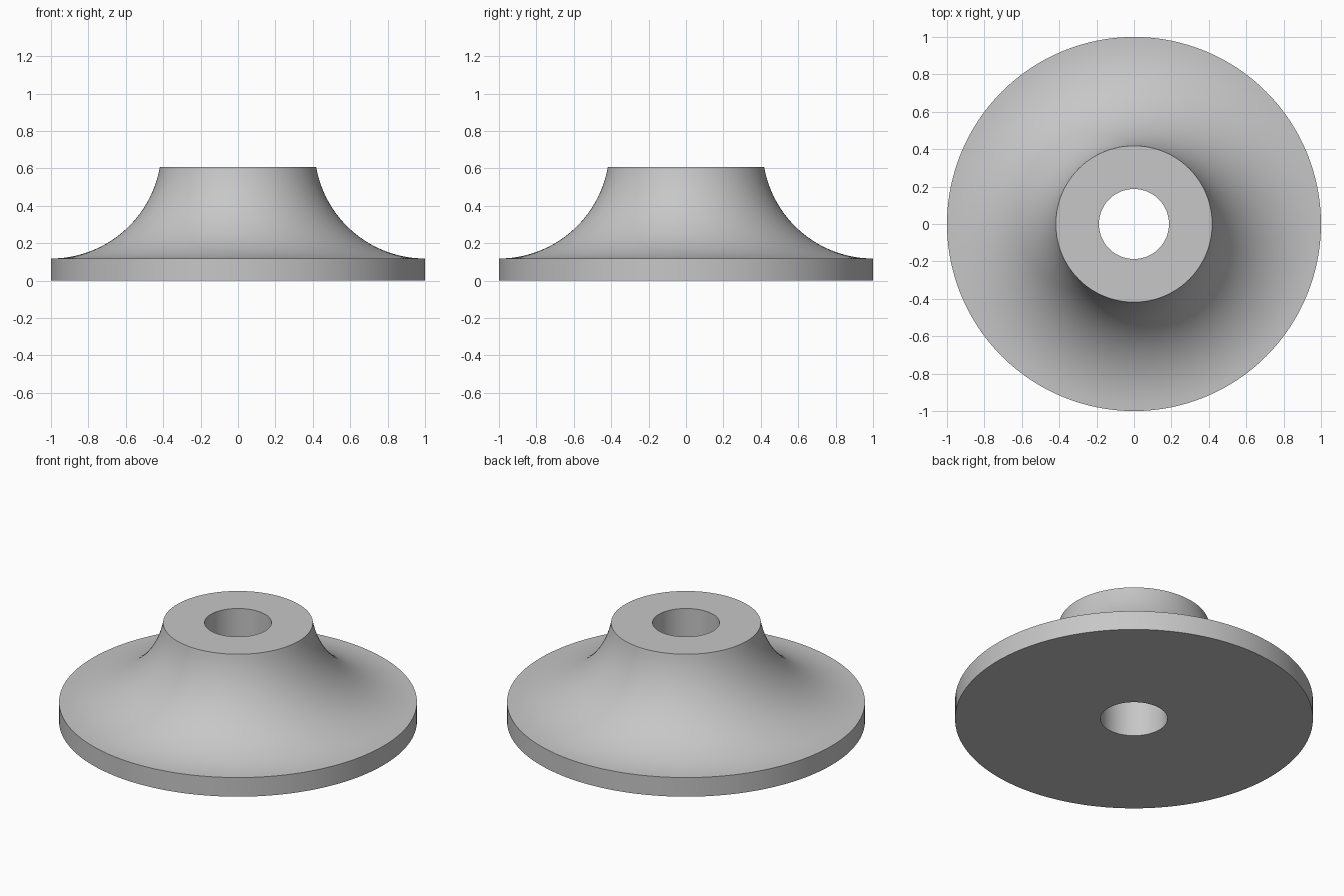
import bpy, bmesh, math

if "Cube" in bpy.data.objects:
    bpy.data.objects.remove(bpy.data.objects["Cube"])

SEGMENTS = 128
ARC_STEPS = 24
BORE, RIM, NECK = 0.187, 1.0, 0.418
RIM_Z, TOP_Z = 0.118, 0.607

# Concave flare: arc leaving the rim horizontally and ending at the neck
dx, dz = RIM - NECK, TOP_Z - RIM_Z
radius = (dx * dx + dz * dz) / (2 * dz)
sweep = math.asin(dx / radius)
flare = [(RIM - radius * math.sin(sweep * i / ARC_STEPS),
          RIM_Z + radius * (1 - math.cos(sweep * i / ARC_STEPS)))
         for i in range(ARC_STEPS + 1)]

# Closed profile: underside, rim, flare, top, bore
profile = [(BORE, 0), (RIM, 0)] + flare + [(BORE, TOP_Z)]

# Revolve the profile around z
bm = bmesh.new()
rings = []
for r, z in profile:
    rings.append([bm.verts.new((r * math.cos(a), r * math.sin(a), z))
                  for a in (2 * math.pi * s / SEGMENTS for s in range(SEGMENTS))])
for i, low in enumerate(rings):
    high = rings[(i + 1) % len(rings)]
    for s in range(SEGMENTS):
        t = (s + 1) % SEGMENTS
        bm.faces.new((low[s], low[t], high[t], high[s]))
bmesh.ops.recalc_face_normals(bm, faces=bm.faces)

mesh = bpy.data.meshes.new("flared_flange")
bm.to_mesh(mesh)
bm.free()
flange = bpy.data.objects.new("flared_flange", mesh)
bpy.context.collection.objects.link(flange)

# Plain grey finish
grey = bpy.data.materials.new("grey")
grey.diffuse_color = (0.57, 0.57, 0.57, 1)
grey.use_nodes = True
grey.node_tree.nodes["Principled BSDF"].inputs["Base Color"].default_value = grey.diffuse_color
mesh.materials.append(grey)

# Smooth curved walls, crisp edges
bpy.context.view_layer.objects.active = flange
flange.select_set(True)
bpy.ops.object.shade_smooth_by_angle(angle=math.radians(30))
